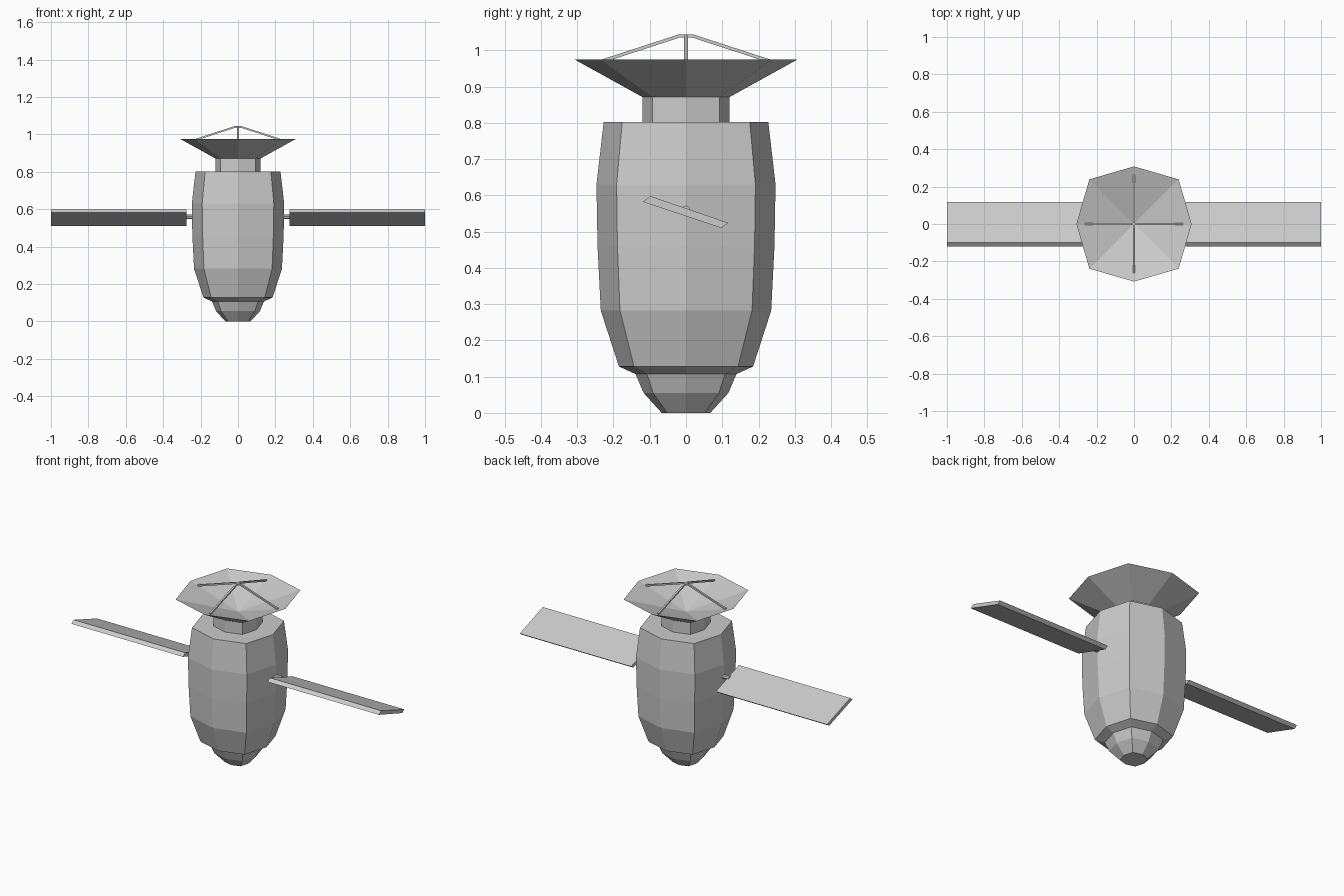
import bpy
from math import pi
from mathutils import Matrix

if "Cube" in bpy.data.objects:
    bpy.data.objects.remove(bpy.data.objects["Cube"])

# Softened-square octagon: unit reach on the axes, 0.775 at the diagonals
K = 0.775
OCT = [(1, 0), (K, K), (0, 1), (-K, K), (-1, 0), (-K, -K), (0, -1), (K, -K)]


def make(name, verts, faces, mat=None):
    me = bpy.data.meshes.new(name)
    me.from_pydata(verts, [], faces)
    if mat:
        me.transform(mat)
    me.update()
    ob = bpy.data.objects.new(name, me)
    bpy.context.collection.objects.link(ob)
    return ob


def loft(name, rings, tip=None):
    """Stack octagon rings (radius, z); close the top flat or with a centre tip."""
    verts = [(r * x, r * y, z) for r, z in rings for x, y in OCT]
    faces = [tuple(reversed(range(8)))]
    for k in range(len(rings) - 1):
        for i in range(8):
            j = (i + 1) % 8
            a, b = k * 8, k * 8 + 8
            faces.append((a + i, a + j, b + j, b + i))
    top = len(verts) - 8
    if tip is None:
        faces.append(tuple(range(top, top + 8)))
    else:
        verts.append((0, 0, tip))
        faces += [(top + i, top + (i + 1) % 8, top + 8) for i in range(8)]
    return make(name, verts, faces)


def prism(name, outline, x0, x1, mat=None):
    """Extrude a (y, z) outline, counter-clockwise seen from +x, along x."""
    n = len(outline)
    verts = [(x, y, z) for x in (x0, x1) for y, z in outline]
    faces = [tuple(reversed(range(n))), tuple(range(n, 2 * n))]
    faces += [(i, (i + 1) % n, n + (i + 1) % n, n + i) for i in range(n)]
    return make(name, verts, faces, mat)


# Nozzle, barrel body and neck
loft("nozzle", [(0.067, 0), (0.117, 0.055), (0.139, 0.107)])
loft("body", [(0.139, 0.107), (0.185, 0.128), (0.235, 0.282),
              (0.244, 0.46), (0.247, 0.63), (0.227, 0.802)])
loft("neck", [(0.12, 0.80), (0.12, 0.872)])

# Dish with a conical hollow
loft("dish", [(0.12, 0.871), (0.308, 0.975)], tip=0.876)

# Two crossed feed supports over the dish
half = [(0.257, 0.957), (0.262, 0.965), (0.02, 1.044)]
beam = half + [(-y, z) for y, z in reversed(half)] + [(-0.018, 1.035), (0.018, 1.035)]
for k in range(2):
    prism(f"feed_support_{k + 1}", beam, -0.005, 0.005, Matrix.Rotation(k * pi / 2, 4, 'Z'))

# Tilted solar panels and their mounting shafts
panel = [(-0.119, 0.582), (0.097, 0.51), (0.117, 0.524), (-0.098, 0.598)]
for side, x0, x1 in (("right", 0.275, 1.0), ("left", -1.0, -0.275)):
    prism(f"{side}_solar_panel", panel, x0, x1)
    s = 1 if x0 > 0 else -1
    bpy.ops.mesh.primitive_cylinder_add(vertices=8, radius=0.012, depth=0.07,
                                        location=(s * 0.25, 0, 0.56), rotation=(0, pi / 2, 0))
    bpy.context.object.name = f"{side}_panel_shaft"
